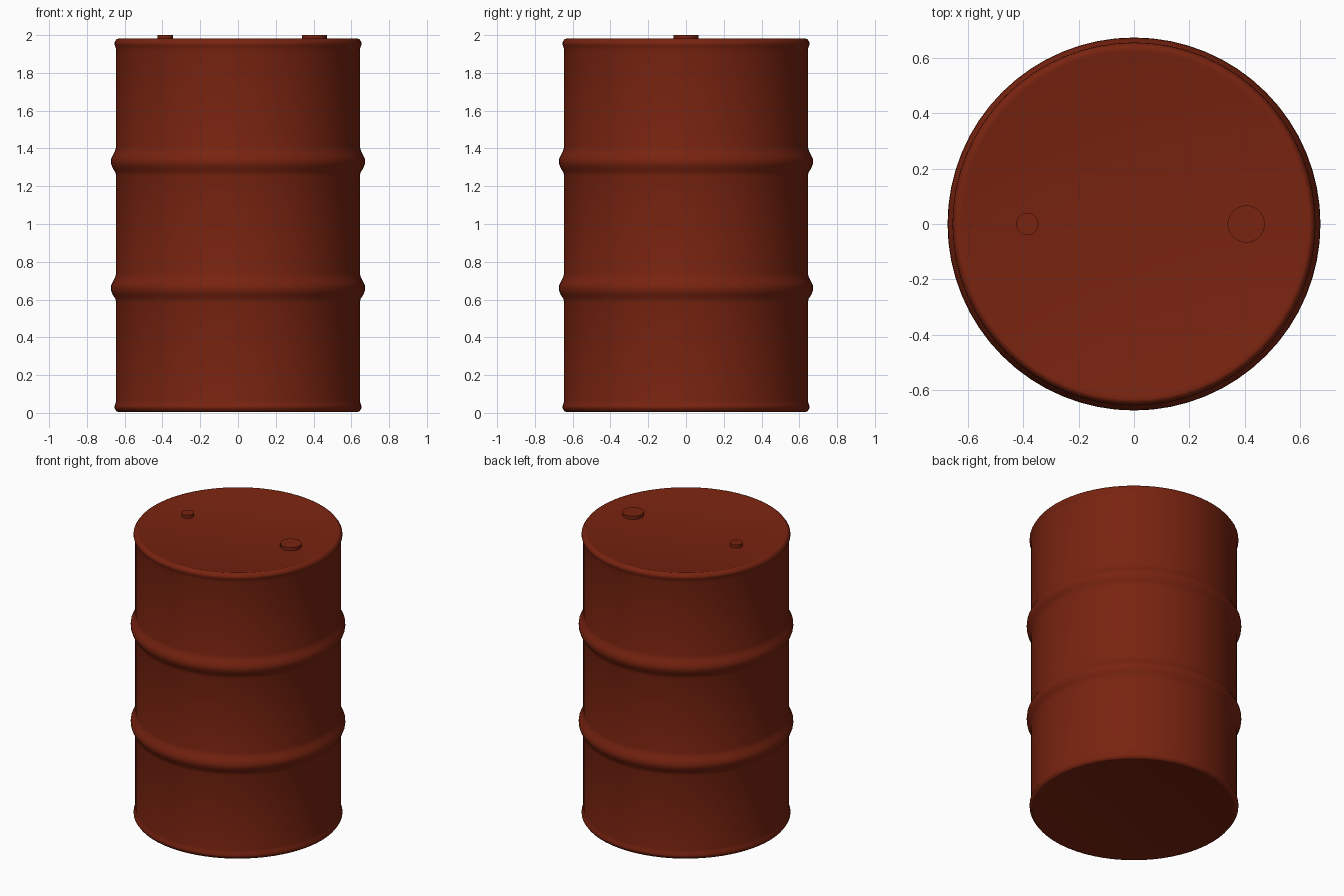
import bpy, bmesh, math

cube = bpy.data.objects.get("Cube")
if cube:
    bpy.data.objects.remove(cube, do_unlink=True)

# Single painted-metal colour
paint = bpy.data.materials.new("rust_red_paint")
paint.use_nodes = True
colour = (0.19, 0.017, 0.005, 1)
paint.diffuse_color = colour
bsdf = paint.node_tree.nodes["Principled BSDF"]
bsdf.inputs["Base Color"].default_value = colour
bsdf.inputs["Roughness"].default_value = 0.6


def lathe(name, profile, x=0.0, steps=64, angle=40):
    """Spin a (radius, height) profile that starts and ends on the axis."""
    bm = bmesh.new()
    verts = [bm.verts.new((r, 0, z)) for r, z in profile]
    edges = [bm.edges.new(pair) for pair in zip(verts, verts[1:])]
    bmesh.ops.spin(bm, geom=verts + edges, cent=(0, 0, 0), axis=(0, 0, 1),
                   angle=math.tau, steps=steps)
    bmesh.ops.remove_doubles(bm, verts=bm.verts, dist=0.0005)
    bmesh.ops.recalc_face_normals(bm, faces=bm.faces)
    mesh = bpy.data.meshes.new(name)
    bm.to_mesh(mesh)
    bm.free()
    mesh.materials.append(paint)
    obj = bpy.data.objects.new(name, mesh)
    obj.location.x = x
    bpy.context.collection.objects.link(obj)
    bpy.ops.object.select_all(action='DESELECT')
    obj.select_set(True)
    bpy.context.view_layer.objects.active = obj
    bpy.ops.object.shade_smooth_by_angle(angle=math.radians(angle))
    return obj


def rib(z):
    """Rolled hoop bulging out of the wall around height z."""
    shape = [(0, -0.075), (0.005, -0.055), (0.018, -0.035), (0.026, -0.015),
             (0.028, 0), (0.026, 0.018), (0.016, 0.038), (0.005, 0.06), (0, 0.08)]
    return [(WALL + dr, z + dz) for dr, dz in shape]


# Drum body: rolled end rims, straight wall and two hoops
WALL = 0.645
LOW, HIGH = 0.005, 1.982
rim = [(0.62, 0.004), (0.633, 0), (0.643, 0.004), (0.654, 0.02),
       (0.655, 0.03), (0.648, 0.045), (WALL, 0.06)]
bottom = [(r, LOW + h) for r, h in rim]
top = [(r, HIGH - h) for r, h in reversed(rim)]
body = lathe("drum_body", [(0, LOW + 0.005)] + bottom + rib(0.66) + rib(1.33)
             + top + [(0, HIGH - 0.005)], angle=60)

# Filler caps on the lid
for name, x, radius in (("large_cap", 0.405, 0.067), ("small_cap", -0.385, 0.04)):
    lathe(name, [(0, 1.96), (radius, 1.96), (radius, 2.0), (0, 2.0)], x, 32)
